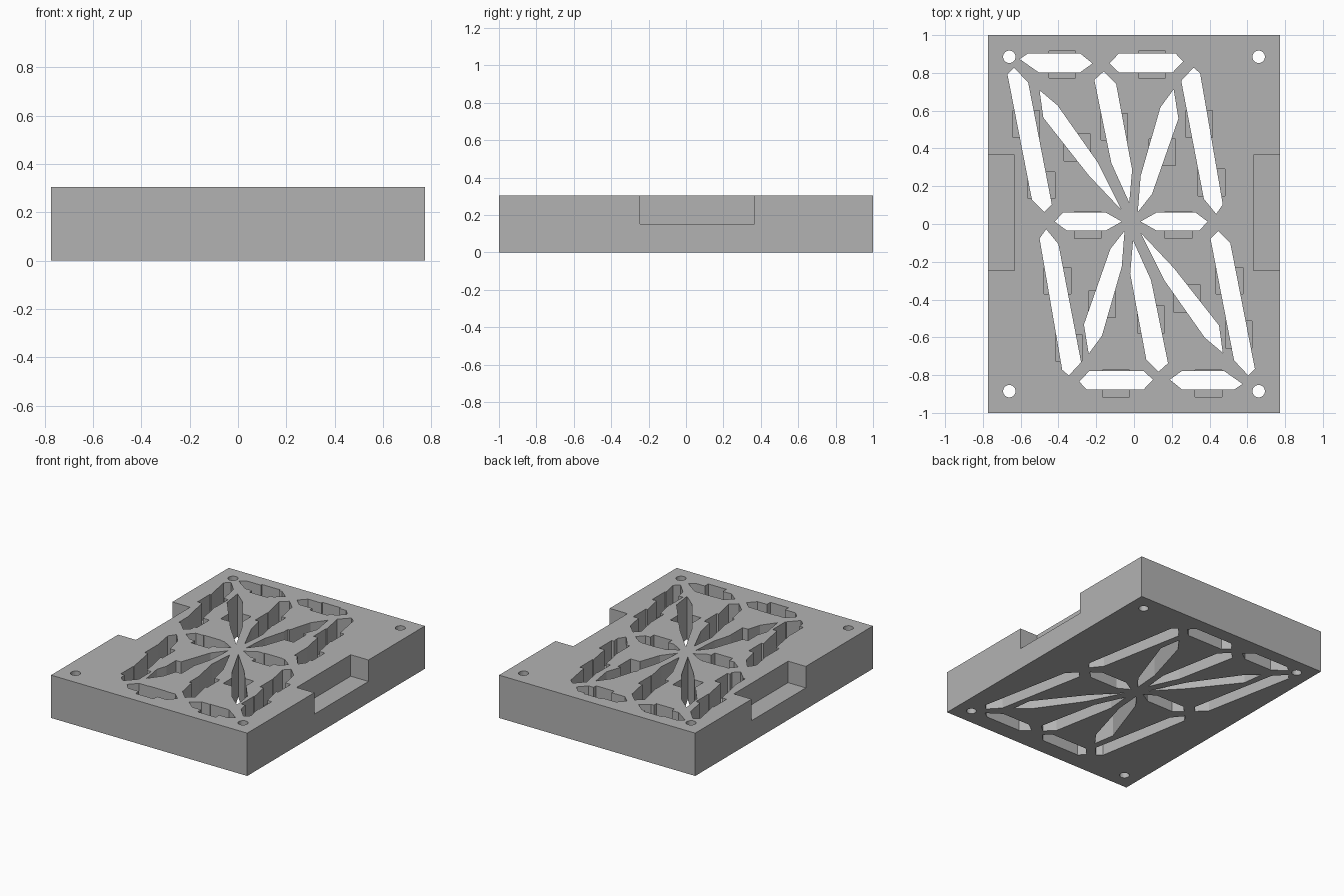
import bpy
import bmesh
import math

if "Cube" in bpy.data.objects:
    bpy.data.objects.remove(bpy.data.objects["Cube"], do_unlink=True)

HALF_X, HALF_Y, HEIGHT, FLOOR = .773, 1, .305, .152
CENTRE_X, CENTRE_Y = -.015, .013

grey = bpy.data.materials.new("plain grey")
grey.use_nodes = True
COLOUR = (.45, .45, .45, 1)
grey.diffuse_color = COLOUR
grey.node_tree.nodes["Principled BSDF"].inputs["Base Color"].default_value = COLOUR


def add_prism(bm, outline, bottom, top):
    """Extrude a flat outline upwards into a closed solid."""
    face = bm.faces.new([bm.verts.new((x, y, bottom)) for x, y in outline])
    raised = bmesh.ops.extrude_face_region(bm, geom=[face])["geom"]
    verts = [v for v in raised if isinstance(v, bmesh.types.BMVert)]
    bmesh.ops.translate(bm, verts=verts, vec=(0, 0, top - bottom))


def rectangle(x0, x1, y0, y1):
    return [(x0, y0), (x1, y0), (x1, y1), (x0, y1)]


def circle(x, y, radius, sides):
    angles = [math.tau * i / sides for i in range(sides)]
    return [(x + radius * math.cos(a), y + radius * math.sin(a)) for a in angles]


def make_object(name, prisms):
    bm = bmesh.new()
    for outline, bottom, top in prisms:
        add_prism(bm, outline, bottom, top)
    bmesh.ops.recalc_face_normals(bm, faces=bm.faces)
    mesh = bpy.data.meshes.new(name)
    bm.to_mesh(mesh)
    bm.free()
    mesh.materials.append(grey)
    obj = bpy.data.objects.new(name, mesh)
    bpy.context.collection.objects.link(obj)
    return obj


def cut(target, cutter):
    """Subtract the cutter, then discard it."""
    cutter.hide_render = True
    modifier = target.modifiers.new("cut", "BOOLEAN")
    modifier.operation = "DIFFERENCE"
    modifier.solver = "EXACT"
    modifier.object = cutter
    bpy.context.view_layer.objects.active = target
    bpy.ops.object.modifier_apply(modifier=modifier.name)
    bpy.data.objects.remove(cutter, do_unlink=True)


# Segment slots, measured from the display centre; each has a half-turn twin
top_left = [(-.59, .86), (-.545, .89), (-.27, .89), (-.205, .837), (-.27, .79), (-.49, .79)]
top_right = [(-.115, .837), (-.065, .89), (.235, .89), (.275, .847), (.22, .79), (-.065, .79)]
left_bar = [(-.655, .78), (-.62, .815), (-.545, .735), (-.42, .09), (-.46, .05), (-.525, .115)]
left_diagonal = [(-.485, .695), (-.39, .615), (-.175, .31), (-.05, .06), (-.225, .245), (-.465, .55)]
centre_bar = [(-.195, .75), (-.145, .795), (-.08, .73), (.005, .275), (-.01, .1), (-.105, .31)]
right_diagonal = [(.225, .7), (.25, .545), (.11, .145), (.035, .05), (.05, .24), (.155, .605)]
right_bar = [(.265, .745), (.33, .815), (.365, .785), (.485, .09), (.45, .04), (.385, .12)]
middle_bar = [(-.405, 0), (-.36, .048), (-.135, .048), (-.05, 0), (-.135, -.048), (-.34, -.048)]
segments = [top_left, top_right, left_bar, left_diagonal,
            centre_bar, right_diagonal, right_bar, middle_bar]

through = []
for outline in segments:
    for turn in (1, -1):
        placed = [(CENTRE_X + turn * x, CENTRE_Y + turn * y) for x, y in outline]
        through.append((placed, -.1, HEIGHT + .1))

# Corner screw holes
for side in (1, -1):
    for end in (1, -1):
        through.append((circle(side * .66, end * .885, .033, 24), -.1, HEIGHT + .1))

# Square lamp pockets sunk from the top, around the slots
pocket_centres = [
    (-.38, .845), (.095, .845), (-.57, .53), (-.49, .205), (-.3, .405),
    (-.105, .515), (.15, .38), (.345, .53), (.41, .22), (-.245, -.005),
    (.235, -.005), (-.405, -.3), (-.345, -.655), (-.17, -.425), (.09, -.505),
    (.28, -.395), (.505, -.3), (.555, -.585), (-.095, -.845), (.395, -.845)]
HALF = .071
sunk = [(rectangle(x - HALF, x + HALF, y - HALF, y + HALF), FLOOR, HEIGHT + .1)
        for x, y in pocket_centres]

# Open notches in the left and right edges
for side in (1, -1):
    inner, outer = sorted((side * (HALF_X - .14), side * (HALF_X + .1)))
    sunk.append((rectangle(inner, outer, -.245, .365), FLOOR, HEIGHT + .1))

# Main block
plate = make_object("display_plate", [(rectangle(-HALF_X, HALF_X, -HALF_Y, HALF_Y), 0, HEIGHT)])
cut(plate, make_object("slot_cutter", through))
cut(plate, make_object("pocket_cutter", sunk))
